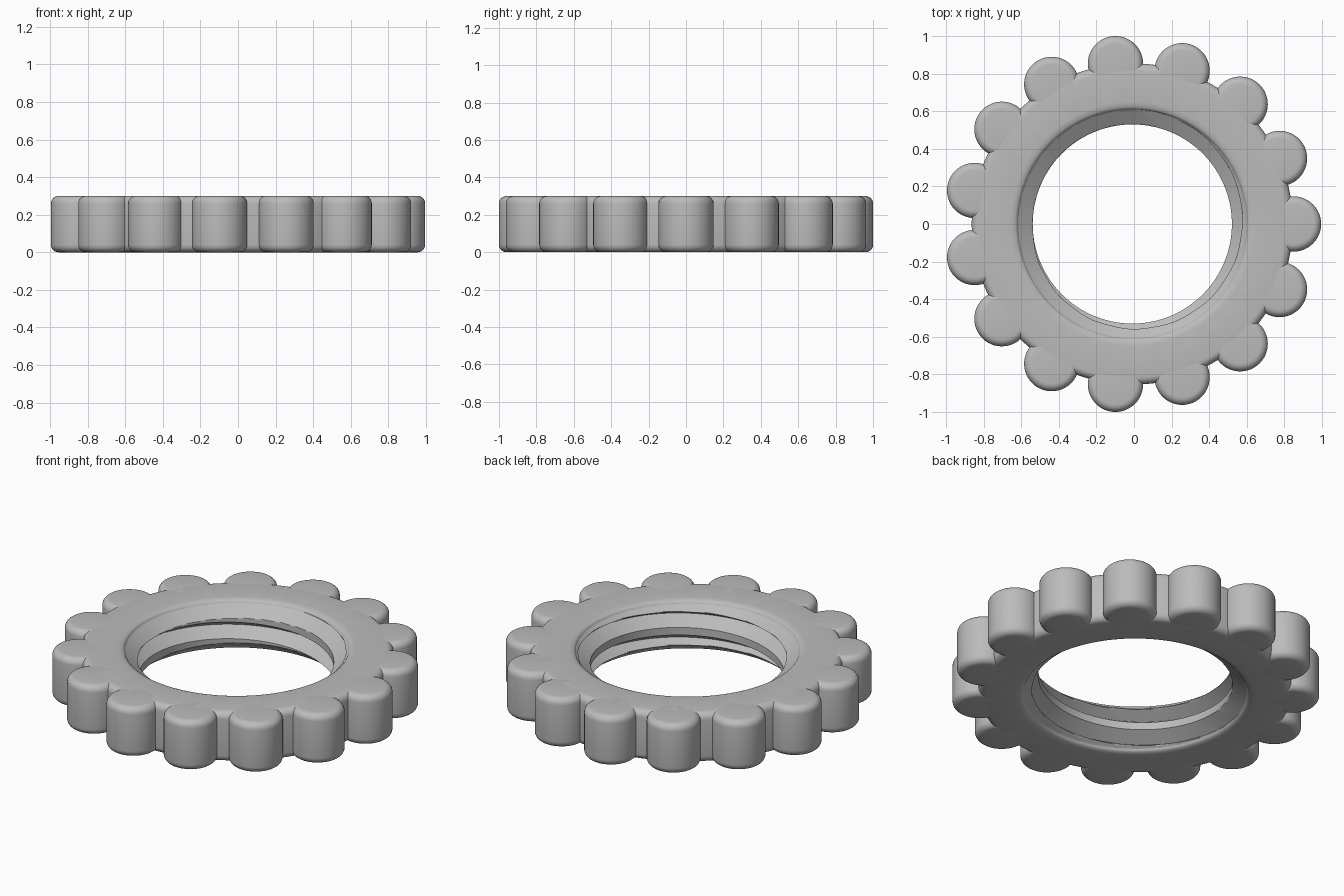
import bpy, bmesh
from math import sin, cos, pi, radians, sqrt

if "Cube" in bpy.data.objects:
    bpy.data.objects.remove(bpy.data.objects["Cube"])

HEIGHT, CENTRE_X = 0.3, -0.009
BODY_R, ROUND = 0.855, 0.04
LOBES, LOBE_R, LOBE_RING = 15, 0.147, 0.858
CREST, DEPTH, PITCH, CREST_Z = 0.53, 0.08, 0.145, 0.1725
COLS, STEPS = 144, 32

grey = bpy.data.materials.new("grey plastic")
grey.use_nodes = True
colour = (0.5, 0.5, 0.5, 1)
grey.diffuse_color = colour
grey.node_tree.nodes["Principled BSDF"].inputs["Base Color"].default_value = colour


def finish(bm, name):
    bmesh.ops.remove_doubles(bm, verts=bm.verts, dist=1e-5)
    bmesh.ops.recalc_face_normals(bm, faces=bm.faces)
    mesh = bpy.data.meshes.new(name)
    bm.to_mesh(mesh)
    bm.free()
    mesh.materials.append(grey)
    ob = bpy.data.objects.new(name, mesh)
    bpy.context.collection.objects.link(ob)
    ob.location.x = CENTRE_X
    bpy.ops.object.select_all(action="DESELECT")
    ob.select_set(True)
    bpy.context.view_layer.objects.active = ob
    bpy.ops.object.shade_smooth_by_angle(angle=radians(30))
    return ob


def rounded_side(radius):
    """Outer wall profile from the bottom face to the top face."""
    arc = [i * pi / 12 for i in range(7)]
    low = [(radius - ROUND + ROUND * sin(a), ROUND - ROUND * cos(a)) for a in arc]
    return low + [(r, HEIGHT - z) for r, z in reversed(low)]


def mouth(z):
    """Chamfered bore with a rounded rim at both ends."""
    d = abs(z - HEIGHT / 2)
    if d <= 0.13:
        return CREST + DEPTH * max(0, d - 0.075) / 0.055
    t = min(1, (d - 0.13) / 0.02)
    return CREST + DEPTH + 0.04 * (1 - sqrt(1 - t * t))


def section(angle):
    """Closed section of the ring, its rows following the thread."""
    points = []
    for j in range(36, -81, -1):
        z = CREST_Z + PITCH * (j / STEPS + angle / (2 * pi))
        z = min(HEIGHT, max(0, z))
        p = abs((j + STEPS // 2) % STEPS - STEPS // 2)
        thread = CREST + DEPTH * min(1, max(0, (p - 5) / 11))
        points.append((max(thread, mouth(z)), z))
    return points + rounded_side(BODY_R)


# Threaded ring
bm = bmesh.new()
columns = []
for i in range(COLS + 1):
    a = 2 * pi * i / COLS
    columns.append([bm.verts.new((r * cos(a), r * sin(a), z)) for r, z in section(a)])
for one, two in zip(columns, columns[1:]):
    for k in range(len(one)):
        n = (k + 1) % len(one)
        bm.faces.new((one[k], one[n], two[n], two[k]))
finish(bm, "threaded_ring")

# Grip lobes
for i in range(LOBES):
    a = 2 * pi * i / LOBES
    cx, cy = LOBE_RING * cos(a), LOBE_RING * sin(a)
    bm = bmesh.new()
    rings = []
    for r, z in rounded_side(LOBE_R):
        rings.append([bm.verts.new((cx + r * cos(t * pi / 24), cy + r * sin(t * pi / 24), z))
                      for t in range(48)])
    for low, high in zip(rings, rings[1:]):
        for k in range(48):
            n = (k + 1) % 48
            bm.faces.new((low[k], low[n], high[n], high[k]))
    bm.faces.new(rings[0])
    bm.faces.new(rings[-1])
    finish(bm, f"grip_lobe_{i + 1}")
